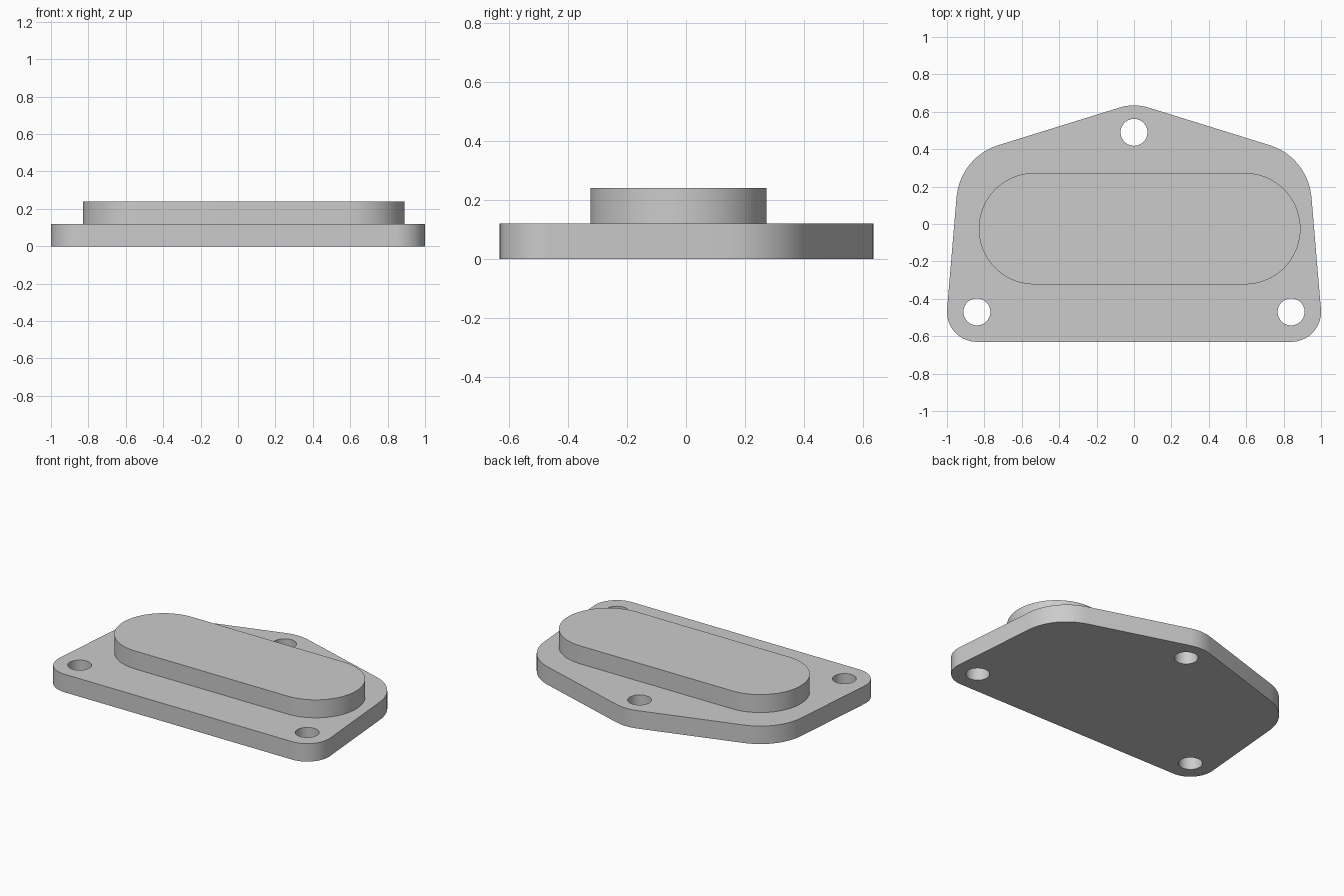
import bpy
import bmesh
from math import atan2, acos, cos, sin, tau, radians, ceil
from mathutils import Vector

cube = bpy.data.objects.get("Cube")
if cube:
    bpy.data.objects.remove(cube, do_unlink=True)

# Single plain grey finish
grey = bpy.data.materials.new("plain_grey")
grey.use_nodes = True
colour = (0.6, 0.6, 0.6, 1)
grey.diffuse_color = colour
grey.node_tree.nodes["Principled BSDF"].inputs["Base Color"].default_value = colour


def rounded_outline(discs):
    """Outline wrapped tightly around discs (x, y, radius) listed anticlockwise."""
    n = len(discs)
    normals = []
    for i in range(n):
        (x1, y1, r1), (x2, y2, r2) = discs[i], discs[(i + 1) % n]
        d = Vector((x2 - x1, y2 - y1))
        normals.append(atan2(d.y, d.x) - acos((r1 - r2) / d.length))
    points = []
    for i, (x, y, r) in enumerate(discs):
        start = normals[i - 1]
        sweep = (normals[i] - start) % tau
        steps = max(6, ceil(sweep / radians(5)))
        for k in range(steps + 1):
            a = start + sweep * k / steps
            points.append((x + r * cos(a), y + r * sin(a)))
    return points


def circle(x, y, r, sides=48):
    return [(x + r * cos(tau * k / sides), y + r * sin(tau * k / sides))
            for k in range(sides)]


def extruded_part(name, loops, bottom, top):
    """Solid slab from an outer loop and any hole loops."""
    bm = bmesh.new()
    edges = []
    for loop in loops:
        verts = [bm.verts.new((x, y, bottom)) for x, y in loop]
        edges += [bm.edges.new((v, verts[i - 1])) for i, v in enumerate(verts)]
    bmesh.ops.triangle_fill(bm, use_beauty=True, use_dissolve=False,
                            edges=edges, normal=(0, 0, 1))
    result = bmesh.ops.extrude_face_region(bm, geom=bm.faces[:], use_keep_orig=True)
    moved = [g for g in result["geom"] if isinstance(g, bmesh.types.BMVert)]
    bmesh.ops.translate(bm, verts=moved, vec=(0, 0, top - bottom))
    bmesh.ops.recalc_face_normals(bm, faces=bm.faces[:])
    mesh = bpy.data.meshes.new(name)
    bm.to_mesh(mesh)
    bm.free()
    mesh.materials.append(grey)
    obj = bpy.data.objects.new(name, mesh)
    bpy.context.collection.objects.link(obj)
    bpy.ops.object.select_all(action="DESELECT")
    obj.select_set(True)
    bpy.context.view_layer.objects.active = obj
    bpy.ops.object.shade_smooth_by_angle(angle=radians(30))
    return obj


# Flange plate with three bolt holes
thickness = 0.12
corner_x, corner_y = 0.84, -0.47
shoulder = (0.63, 0.116, 0.32)
plate = rounded_outline([
    (corner_x, corner_y, 0.16),
    shoulder,
    (0, 0.37, 0.264),
    (-shoulder[0], *shoulder[1:]),
    (-corner_x, corner_y, 0.16),
])
holes = [circle(x, y, 0.072) for x, y in
         ((corner_x, corner_y), (-corner_x, corner_y), (0, 0.49))]
extruded_part("flange_plate", [plate] + holes, 0, thickness)

# Raised slot-shaped boss, set slightly off centre
boss = rounded_outline([(0.592, -0.025, 0.298), (-0.532, -0.025, 0.298)])
extruded_part("raised_boss", [boss], thickness, 2 * thickness)
